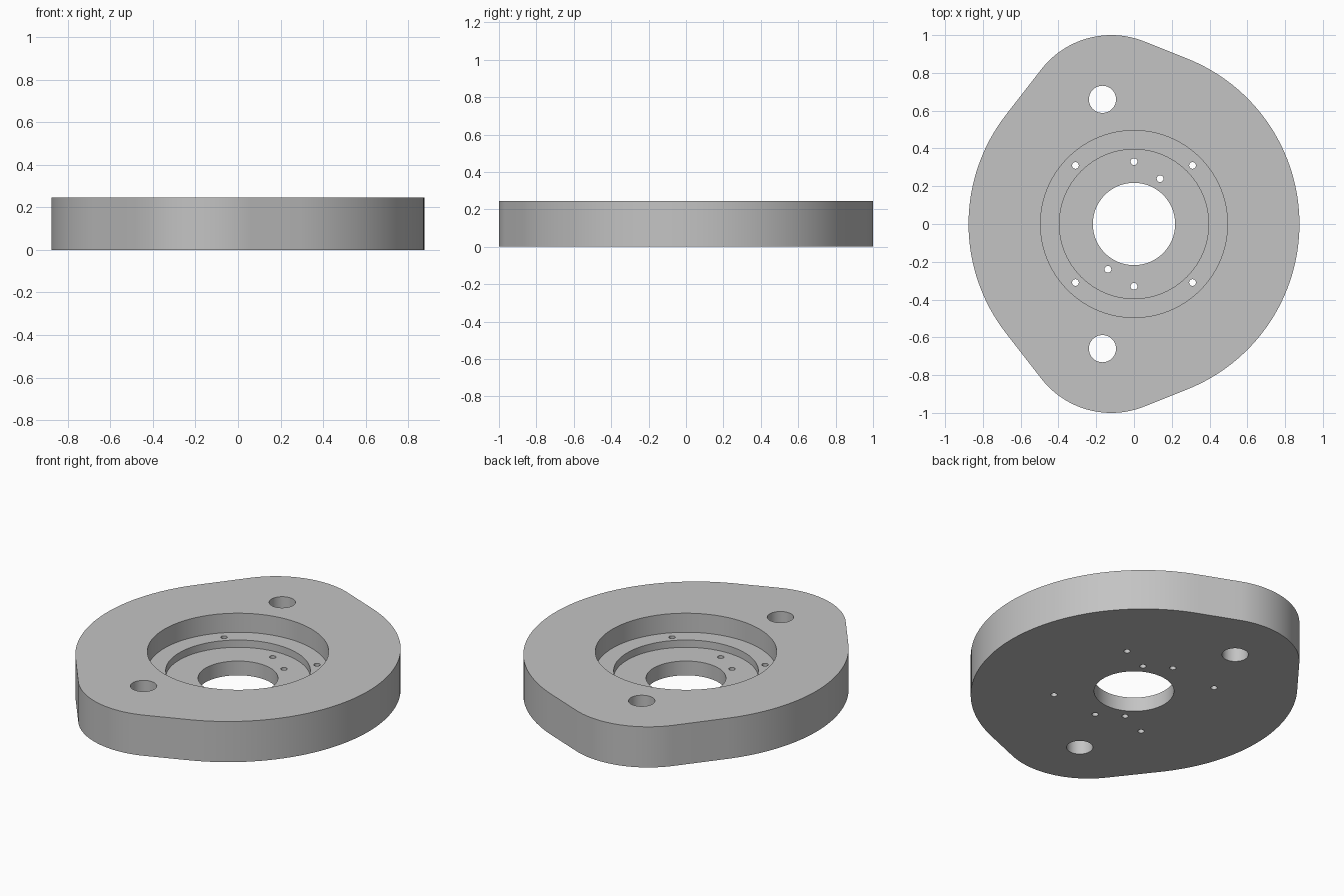
import bpy, bmesh
from math import radians, cos, sin, acos, atan2, hypot

cube = bpy.data.objects.get("Cube")
if cube:
    bpy.data.objects.remove(cube, do_unlink=True)

HEIGHT = 0.245

grey = bpy.data.materials.new("plain grey")
grey.use_nodes = True
grey.diffuse_color = (0.55, 0.55, 0.55, 1)
grey.node_tree.nodes["Principled BSDF"].inputs["Base Color"].default_value = (0.55, 0.55, 0.55, 1)


def arc(centre, radius, start, end, steps):
    """Points along an arc, angles in radians."""
    return [(centre[0] + radius * cos(start + (end - start) * i / steps),
             centre[1] + radius * sin(start + (end - start) * i / steps))
            for i in range(steps + 1)]


def prism(bm, points, low, high):
    """Closed prism over a flat outline."""
    face = bm.faces.new([bm.verts.new((x, y, low)) for x, y in points])
    moved = bmesh.ops.extrude_face_region(bm, geom=[face])["geom"]
    verts = [v for v in moved if isinstance(v, bmesh.types.BMVert)]
    bmesh.ops.translate(bm, verts=verts, vec=(0, 0, high - low))


def make_object(name, bm):
    bmesh.ops.recalc_face_normals(bm, faces=bm.faces)
    mesh = bpy.data.meshes.new(name)
    bm.to_mesh(mesh)
    bm.free()
    mesh.materials.append(grey)
    obj = bpy.data.objects.new(name, mesh)
    bpy.context.collection.objects.link(obj)
    return obj


def tangent_angle(big, big_r, small, small_r, side):
    """Normal angle of the straight edge joining two circles."""
    dx, dy = small[0] - big[0], small[1] - big[1]
    return atan2(dy, dx) + side * acos((big_r - small_r) / hypot(dx, dy))


# Plate outline: two wide flank arcs and two lobes joined by tangents
FLANK_R, LOBE_R = 0.942, 0.47
right_c, left_c, lobe_c = (-0.066, 0), (0.066, 0), (-0.12, 0.53)
a = tangent_angle(right_c, FLANK_R, lobe_c, LOBE_R, -1)
b = tangent_angle(left_c, FLANK_R, lobe_c, LOBE_R, 1)
lobe = arc(lobe_c, LOBE_R, a, b, 32)
outline = (arc(right_c, FLANK_R, -a, a, 64) + lobe
           + arc(left_c, FLANK_R, b, radians(360) - b, 40)
           + [(x, -y) for x, y in reversed(lobe)])
bm = bmesh.new()
prism(bm, outline, 0, HEIGHT)
plate = make_object("mounting_plate", bm)


def drill(name, holes, floor, steps):
    """Cut round holes (x, y, radius) down to the given floor."""
    bm = bmesh.new()
    for x, y, r in holes:
        prism(bm, arc((x, y), r, 0, radians(360), steps)[:-1], floor, HEIGHT + 0.1)
    cutter = make_object(name, bm)
    cutter.hide_render = True
    mod = plate.modifiers.new(name, "BOOLEAN")
    mod.operation, mod.solver, mod.object = "DIFFERENCE", "EXACT", cutter
    bpy.context.view_layer.objects.active = plate
    bpy.ops.object.modifier_apply(modifier=name)
    bpy.data.objects.remove(cutter, do_unlink=True)


# Stepped recess and central bore
drill("outer_recess", [(0, 0, 0.495)], 0.13, 96)
drill("inner_recess", [(0, 0, 0.395)], 0.086, 96)
drill("centre_bore", [(0, 0, 0.218)], -0.1, 64)

# Through holes: two mounting holes and the small screw holes
drill("mounting_holes", [(-0.167, s * 0.66, 0.072) for s in (-1, 1)], -0.1, 40)
screws = [(sx * 0.31, sy * 0.31, 0.018) for sx in (-1, 1) for sy in (-1, 1)]
for s in (-1, 1):
    screws += [(0, s * 0.33, 0.018), (s * 0.138, s * 0.24, 0.018)]
drill("screw_holes", screws, -0.1, 20)

# Smooth walls with sharp rims
bpy.ops.object.select_all(action="DESELECT")
plate.select_set(True)
bpy.context.view_layer.objects.active = plate
bpy.ops.object.shade_smooth_by_angle(angle=radians(30))
